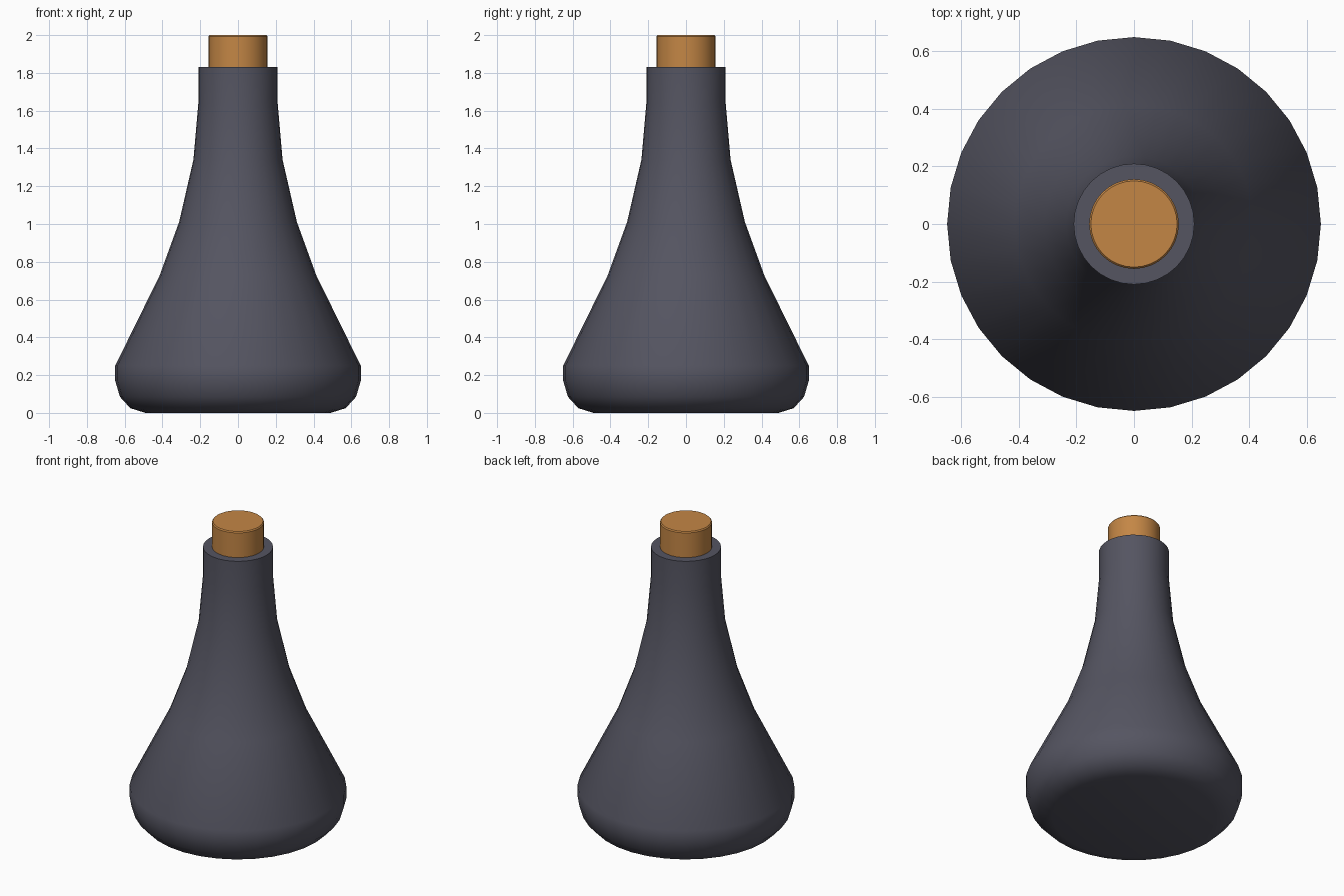
import bpy, bmesh
from math import cos, sin, pi, radians

if "Cube" in bpy.data.objects:
    bpy.data.objects.remove(bpy.data.objects["Cube"])

SIDES = 32


def material(name, color):
    mat = bpy.data.materials.new(name)
    mat.diffuse_color = color
    mat.use_nodes = True
    mat.node_tree.nodes["Principled BSDF"].inputs["Base Color"].default_value = mat.diffuse_color
    return mat


def lathe(name, profile, mat, angle):
    """Revolve (radius, z) points around z and cap both ends."""
    bm = bmesh.new()
    rings = [[bm.verts.new((r * cos(2 * pi * i / SIDES), r * sin(2 * pi * i / SIDES), z))
              for i in range(SIDES)] for r, z in profile]
    for low, high in zip(rings, rings[1:]):
        for i in range(SIDES):
            j = (i + 1) % SIDES
            bm.faces.new((low[i], low[j], high[j], high[i]))
    bm.faces.new(rings[0][::-1])
    bm.faces.new(rings[-1])
    mesh = bpy.data.meshes.new(name)
    bm.to_mesh(mesh)
    bm.free()
    obj = bpy.data.objects.new(name, mesh)
    bpy.context.collection.objects.link(obj)
    mesh.materials.append(mat)
    bpy.ops.object.select_all(action='DESELECT')
    obj.select_set(True)
    bpy.context.view_layer.objects.active = obj
    bpy.ops.object.shade_smooth_by_angle(angle=radians(angle))
    return obj


# Flask body: rounded foot, wide base, concave shoulder, straight neck
lathe("bottle_body",
      [(0.49, 0), (0.57, 0.025), (0.625, 0.085), (0.65, 0.17), (0.65, 0.25),
       (0.415, 0.727), (0.312, 1.01), (0.236, 1.34), (0.21, 1.64), (0.21, 1.83)],
      material("dark_glass", (0.09, 0.09, 0.12, 1)), 40)

# Cork with a slightly eased top edge, seated in the neck
lathe("cork_stopper",
      [(0.156, 1.72), (0.156, 1.993), (0.15, 2.0)],
      material("cork", (0.55, 0.24, 0.06, 1)), 30)
